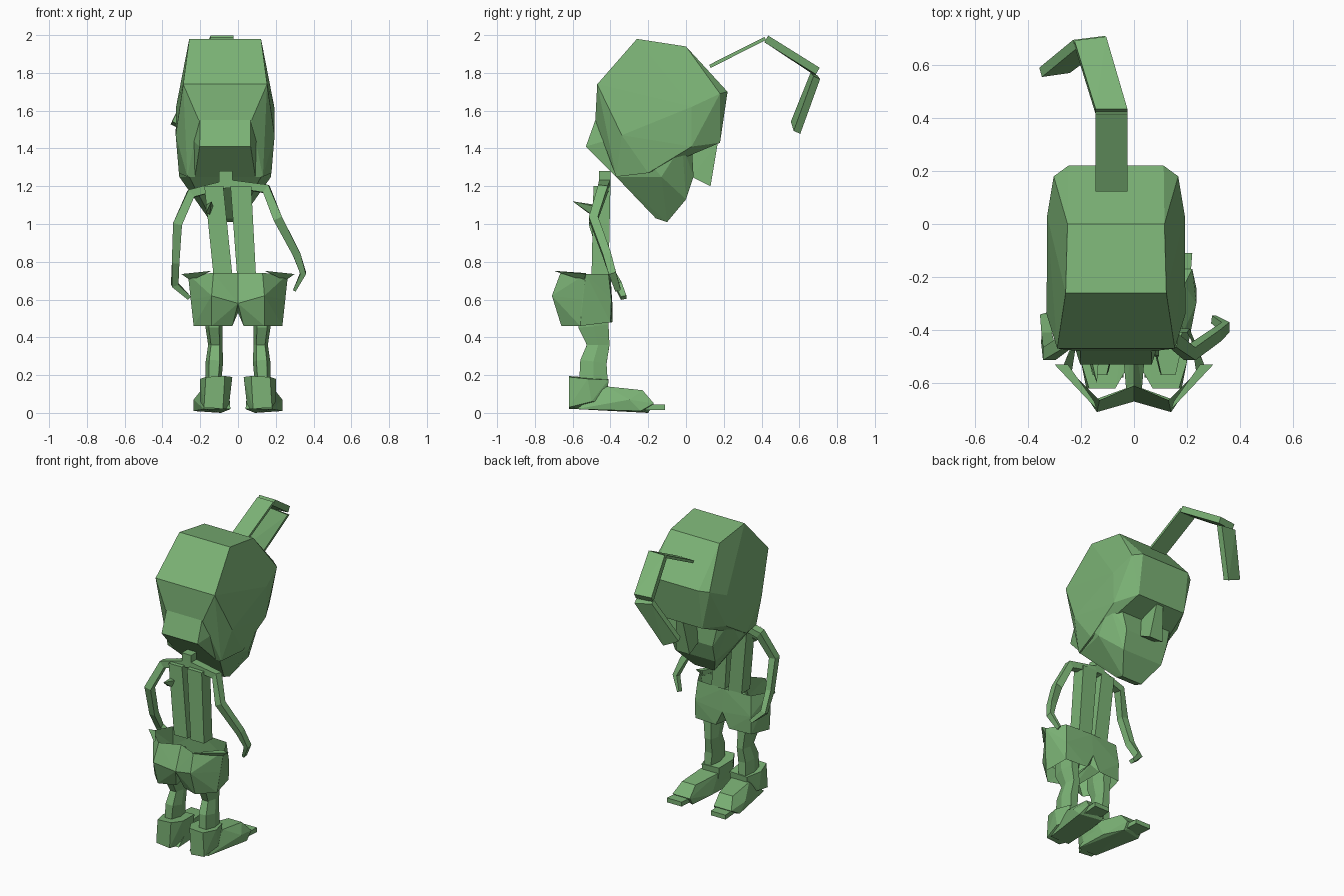
import bpy, bmesh
from mathutils import Vector

if "Cube" in bpy.data.objects:
    bpy.data.objects.remove(bpy.data.objects["Cube"])

green = bpy.data.materials.new("green")
green.diffuse_color = (0.2, 0.45, 0.18, 1)
green.use_nodes = True
green.node_tree.nodes["Principled BSDF"].inputs["Base Color"].default_value = green.diffuse_color


def finish(name, bm):
    bmesh.ops.recalc_face_normals(bm, faces=bm.faces)
    me = bpy.data.meshes.new(name)
    bm.to_mesh(me)
    bm.free()
    me.materials.append(green)
    ob = bpy.data.objects.new(name, me)
    bpy.context.collection.objects.link(ob)
    return ob


def hull(name, pts, opened=False):
    """Convex solid round the points; opened removes level caps and centre wall."""
    bm = bmesh.new()
    for p in pts:
        bm.verts.new(p)
    r = bmesh.ops.convex_hull(bm, input=bm.verts)
    junk = {v for v in r["geom_interior"] + r["geom_unused"]
            if isinstance(v, bmesh.types.BMVert) and v.is_valid}
    bmesh.ops.delete(bm, geom=list(junk), context='VERTS')
    bmesh.ops.dissolve_limit(bm, angle_limit=0.02, verts=bm.verts, edges=bm.edges)
    if opened:
        bm.normal_update()
        caps = [f for f in bm.faces if abs(f.normal.z) > 0.93
                or all(abs(v.co.x) < 0.001 for v in f.verts)]
        bmesh.ops.delete(bm, geom=caps, context='FACES')
    return finish(name, bm)


def strip(rows, xc):
    """Mirrored points about x = xc from (y, z, half width) rows."""
    return [(xc + s * w, y, z) for y, z, w in rows for s in (-1, 1)]


def slab(name, a, b, wa, wb, t):
    """Flat bar between two centres, with a width vector per end and a thickness vector."""
    pts = [Vector(c) + Vector(w) * s + Vector(t) * k
           for c, w in ((a, wa), (b, wb)) for s in (-.5, .5) for k in (-.5, .5)]
    return hull(name, pts)


def limb(name, path, sizes, n=4):
    """Faceted tube along a path."""
    path = [Vector(p) for p in path]
    bm = bmesh.new()
    rings = []
    for i, p in enumerate(path):
        d = path[min(i + 1, len(path) - 1)] - path[max(i - 1, 0)]
        d.normalize()
        u = (Vector((0, 1, 0)) - d * d.y).normalized()
        w = d.cross(u)
        a, b = sizes[i]
        corners = [(1, 1), (-1, 1), (-1, -1), (1, -1)] if n == 4 else \
            [(.6, 1), (-.6, 1), (-1, 0), (-.6, -1), (.6, -1), (1, 0)]
        rings.append([bm.verts.new(p + w * x * a + u * y * b) for x, y in corners])
    for r, s in zip(rings, rings[1:]):
        for k in range(n):
            j = (k + 1) % n
            bm.faces.new((r[k], r[j], s[j], s[k]))
    bm.faces.new(rings[0])
    bm.faces.new(rings[-1])
    return finish(name, bm)


# head: skull, jaw and nape bump joined into one surface
XC = -0.068
head = hull("head", strip([
    (-.26, 1.98, .19), (0, 1.94, .183), (.22, 1.70, .18), (.18, 1.43, .18),
    (.18, 1.69, .235), (.03, 1.41, .255), (.03, 1.62, .26), (-.47, 1.74, .222),
    (-.48, 1.55, .14), (-.34, 1.47, .262), (-.37, 1.25, .20), (-.2, 1.27, .245)], XC))
jaw = hull("jaw", strip([
    (.03, 1.43, .2), (.04, 1.25, .16), (0, 1.13, .15), (-.10, 1.01, .075),
    (-.16, 1.03, .075), (-.37, 1.25, .19), (-.13, 1.25, .243), (-.3, 1.45, .255),
    (-.02, 1.42, .25)], XC))
nape = hull("nape", strip([
    (-.48, 1.55, .133), (-.53, 1.41, .135), (-.37, 1.25, .16), (-.33, 1.47, .2),
    (-.3, 1.6, .13)], XC))
nose = hull("nose", strip([
    (.17, 1.44, .025), (.13, 1.20, .05), (.03, 1.25, .05), (.0, 1.44, .03)], XC))
bpy.context.view_layer.objects.active = head
for part in (jaw, nape, nose):
    m = head.modifiers.new("join", 'BOOLEAN')
    m.operation = 'UNION'
    m.solver = 'EXACT'
    m.object = part
    bpy.ops.object.modifier_apply(modifier=m.name)
    bpy.data.objects.remove(part)

# folded antenna
W = (.12, 0, 0)
slab("antenna_base", (-.085, .127, 1.835), (-.085, .42, 1.982), W, W, (0, -.008, .016))
slab("antenna_middle", (-.085, .425, 1.98), (-.165, .69, 1.81), W, (.12, .015, 0), (0, .02, .035))
slab("antenna_tip", (-.165, .685, 1.785), (-.30, .58, 1.51), (.12, .015, -.02),
     (.105, .015, -.05), (-.01, .035, -.015))

# neck and the two torso slabs
slab("neck", (-.065, -.43, 1.28), (-.065, -.43, 1.19), (.07, 0, 0), (.07, 0, 0), (0, .06, 0))
slab("torso_left", (-.128, -.445, 1.2), (-.08, -.455, .73), (.1, 0, 0), (.1, 0, 0), (0, .09, 0))
slab("torso_right", (.015, -.445, 1.2), (.045, -.455, .73), (.11, 0, 0), (.1, 0, 0), (0, .09, 0))
hull("torso_spike", [(-.14, -.6, 1.12), (-.17, -.52, 1.06), (-.17, -.47, 1.1),
                     (-.13, -.47, 1.09), (-.15, -.5, 1.05)])

# shoulders and arms
limb("left_arm", [(-.05, -.43, 1.215), (-.25, -.44, 1.16), (-.32, -.49, 1.0),
                  (-.33, -.43, .80), (-.335, -.36, .68), (-.26, -.33, .61)],
     [(.02, .03), (.024, .026), (.024, .024), (.02, .022), (.018, .02), (.012, .015)])
limb("right_arm", [(-.05, -.43, 1.215), (.15, -.44, 1.185), (.21, -.49, 1.03),
                   (.31, -.42, .84), (.345, -.39, .74), (.30, -.36, .65)],
     [(.02, .03), (.024, .026), (.024, .024), (.02, .022), (.015, .02), (.008, .015)])

for side, s in (("left", -1), ("right", 1)):
    def mir(pts):
        return [(s * x, y, z) for x, y, z in pts]

    # open-ended half of the shorts
    hull(side + "_shorts", mir([
        (0, -.61, .74), (.13, -.665, .74), (.265, -.53, .735), (.2, -.41, .735), (0, -.40, .735),
        (0, -.67, .58), (.14, -.71, .62), (.25, -.55, .6), (.21, -.395, .6), (0, -.39, .58),
        (0, -.6, .53), (0, -.42, .53), (.03, -.62, .46), (.14, -.66, .46),
        (.235, -.56, .46), (.21, -.4, .48), (.05, -.39, .48)]), True)
    # flared corner of the waistband
    hull(side + "_waist_flap", mir([(.15, -.67, .75), (.14, -.7, .752), (.30, -.53, .735),
                                    (.25, -.53, .74), (.25, -.54, .70)]))
    # leg pinched at the knee
    limb(side + "_leg", mir([(.13, -.49, .62), (.128, -.49, .46), (.12, -.465, .36),
                             (.125, -.49, .27), (.13, -.49, .17)]),
         [(.045, .08), (.045, .08), (.038, .06), (.046, .07), (.042, .075)], 6)
    # boot: cuff, foot and toe plate
    hull(side + "_boot_cuff", mir([
        (.03, -.55, .19), (.07, -.62, .195), (.17, -.62, .19), (.20, -.52, .18), (.17, -.41, .175),
        (.04, -.41, .18), (.05, -.54, .02), (.08, -.62, .02), (.18, -.62, .03), (.2, -.5, .06),
        (.16, -.42, .06), (.05, -.42, .06)]))
    hull(side + "_foot", mir([
        (.04, -.58, .02), (.18, -.58, .02), (.05, -.42, .14), (.18, -.42, .14), (.09, -.23, .12),
        (.19, -.23, .12), (.09, -.17, .05), (.22, -.17, .05), (.09, -.2, 0), (.235, -.24, .01),
        (.235, -.3, .07), (.05, -.35, .02)]))
    slab(side + "_toe", (s * .155, -.24, .03), (s * .165, -.11, .03),
         (.11, 0, 0), (.11, 0, 0), (0, 0, .03))
